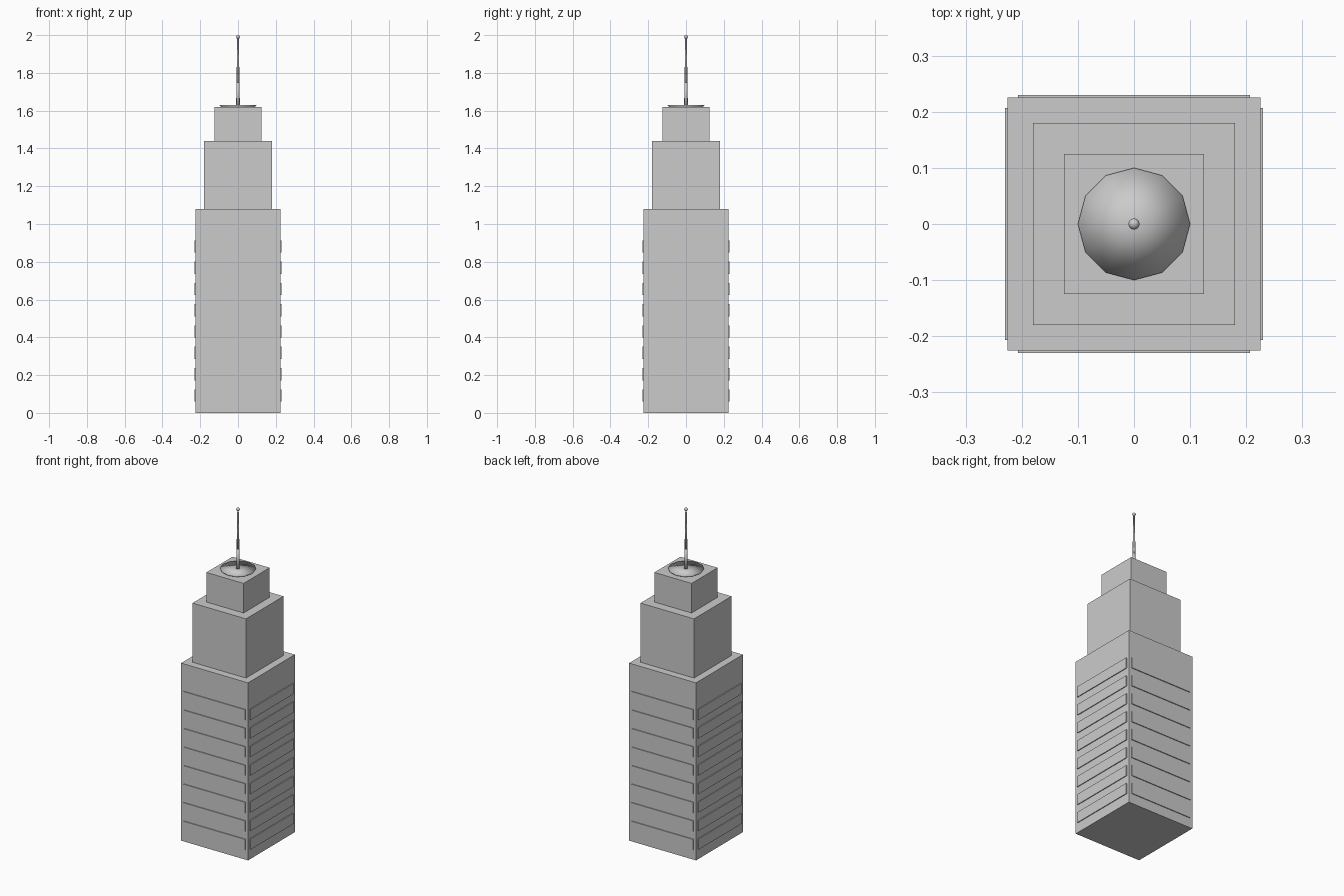
import bpy
from math import pi

if "Cube" in bpy.data.objects:
    bpy.data.objects.remove(bpy.data.objects["Cube"])


def box(name, size, loc):
    bpy.ops.mesh.primitive_cube_add(size=1, location=loc)
    o = bpy.context.object
    o.name = name
    o.scale = size
    bpy.ops.object.transform_apply(location=False, rotation=False, scale=True)
    return o


def cone(name, sides, r1, r2, z0, z1, fill='NGON'):
    bpy.ops.mesh.primitive_cone_add(vertices=sides, radius1=r1, radius2=r2, depth=z1 - z0,
                                    end_fill_type=fill, location=(0, 0, (z0 + z1) / 2))
    o = bpy.context.object
    o.name = name
    bpy.ops.object.shade_smooth()
    return o


# Stepped tower blocks
for name, w, z0, z1 in (("lower_tower", 0.45, 0, 1.08),
                        ("middle_tower", 0.36, 1.08, 1.44),
                        ("upper_tower", 0.25, 1.44, 1.62)):
    box(name, (w, w, z1 - z0), (0, 0, (z0 + z1) / 2))

# Eight window bands, one thin plate on each side of the lower block
for i in range(8):
    z = 0.0925 + i * 0.1127
    for s in (-1, 1):
        box("window_band_y", (0.414, 0.01, 0.065), (0, s * 0.225, z))
        box("window_band_x", (0.01, 0.414, 0.065), (s * 0.225, 0, z))

# Shallow roof dish
cone("roof_dish", 12, 0.085, 0.1, 1.615, 1.63, 'TRIFAN')

# Tapered antenna with thicker base and tip ball
cone("antenna_base", 8, 0.01, 0.008, 1.62, 1.75)
cone("antenna_mast", 8, 0.008, 0.004, 1.75, 1.985)
bpy.ops.mesh.primitive_uv_sphere_add(segments=12, ring_count=8, radius=0.01, location=(0, 0, 1.99))
bpy.context.object.name = "antenna_tip"
bpy.ops.object.shade_smooth()
